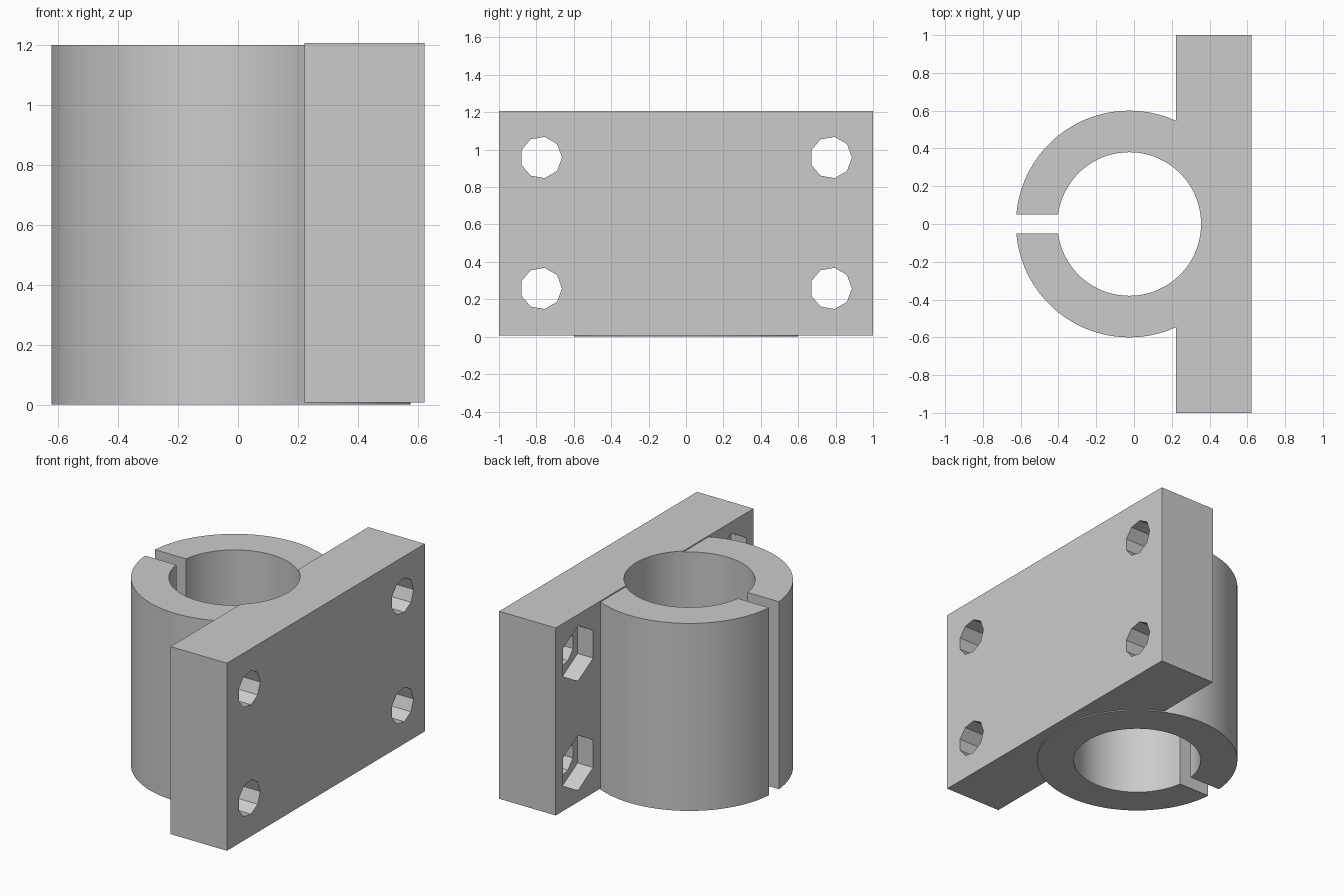
import bpy
import bmesh
from math import sin, cos, pi
from mathutils import Vector

default = bpy.data.objects.get("Cube")
if default:
    bpy.data.objects.remove(default, do_unlink=True)

grey = bpy.data.materials.new("plain_grey")
grey.use_nodes = True
colour = (0.6, 0.6, 0.6, 1)
grey.diffuse_color = colour
grey.node_tree.nodes["Principled BSDF"].inputs["Base Color"].default_value = colour


def add_object(name, bm):
    bmesh.ops.recalc_face_normals(bm, faces=bm.faces)
    mesh = bpy.data.meshes.new(name)
    bm.to_mesh(mesh)
    bm.free()
    mesh.materials.append(grey)
    obj = bpy.data.objects.new(name, mesh)
    bpy.context.collection.objects.link(obj)
    return obj


def box(name, low, high):
    bm = bmesh.new()
    bmesh.ops.create_cube(bm, size=1)
    low, high = Vector(low), Vector(high)
    bmesh.ops.scale(bm, vec=high - low, verts=bm.verts)
    bmesh.ops.translate(bm, vec=(low + high) / 2, verts=bm.verts)
    return add_object(name, bm)


def prism(name, sides, radius, base, length, along="z", start=0.0):
    """Regular prism along z, or along x with its profile in the yz plane."""
    bm = bmesh.new()
    points = []
    for i in range(sides):
        a = start + 2 * pi * i / sides
        u, v = radius * cos(a), radius * sin(a)
        offset = Vector((u, v, 0)) if along == "z" else Vector((0, u, v))
        points.append(bm.verts.new(Vector(base) + offset))
    face = bm.faces.new(points)
    out = bmesh.ops.extrude_face_region(bm, geom=[face])
    moved = [g for g in out["geom"] if isinstance(g, bmesh.types.BMVert)]
    step = Vector((0, 0, length)) if along == "z" else Vector((length, 0, 0))
    bmesh.ops.translate(bm, vec=step, verts=moved)
    return add_object(name, bm)


def combine(target, tool, operation):
    """Apply a boolean and remove the tool object."""
    tool.hide_render = True
    mod = target.modifiers.new("boolean", "BOOLEAN")
    mod.operation = operation
    mod.solver = "EXACT"
    mod.object = tool
    bpy.ops.object.select_all(action="DESELECT")
    bpy.context.view_layer.objects.active = target
    target.select_set(True)
    bpy.ops.object.modifier_apply(modifier=mod.name)
    bpy.data.objects.remove(tool, do_unlink=True)


RING_X = -0.025
PLATE_BACK, PLATE_FACE = 0.222, 0.622

# Mounting plate joined to the clamp ring
clamp = box("clamp_bracket", (PLATE_BACK, -1, 0.007), (PLATE_FACE, 1, 1.207))
combine(clamp, prism("ring", 128, 0.6, (RING_X, 0, 0), 1.2), "UNION")

# Bore through the ring and plate, and the split in the ring
combine(clamp, prism("bore", 128, 0.38, (RING_X, 0, -0.2), 1.7), "DIFFERENCE")
combine(clamp, box("split", (-0.8, -0.05, -0.2), (-0.2, 0.05, 1.5)), "DIFFERENCE")

# Bolt holes with hexagonal nut pockets on the ring side
for y in (-0.775, 0.775):
    for z in (0.258, 0.958):
        combine(clamp, prism("bolt_hole", 9, 0.112, (0.1, y, z), 0.7, "x"), "DIFFERENCE")
        combine(clamp, prism("nut_pocket", 6, 0.177, (PLATE_BACK - 0.1, y, z), 0.21,
                             "x", pi / 2), "DIFFERENCE")

# Smooth curved walls, crisp edges
bpy.ops.object.select_all(action="DESELECT")
clamp.select_set(True)
bpy.context.view_layer.objects.active = clamp
bpy.ops.object.shade_smooth_by_angle(angle=pi / 7)
